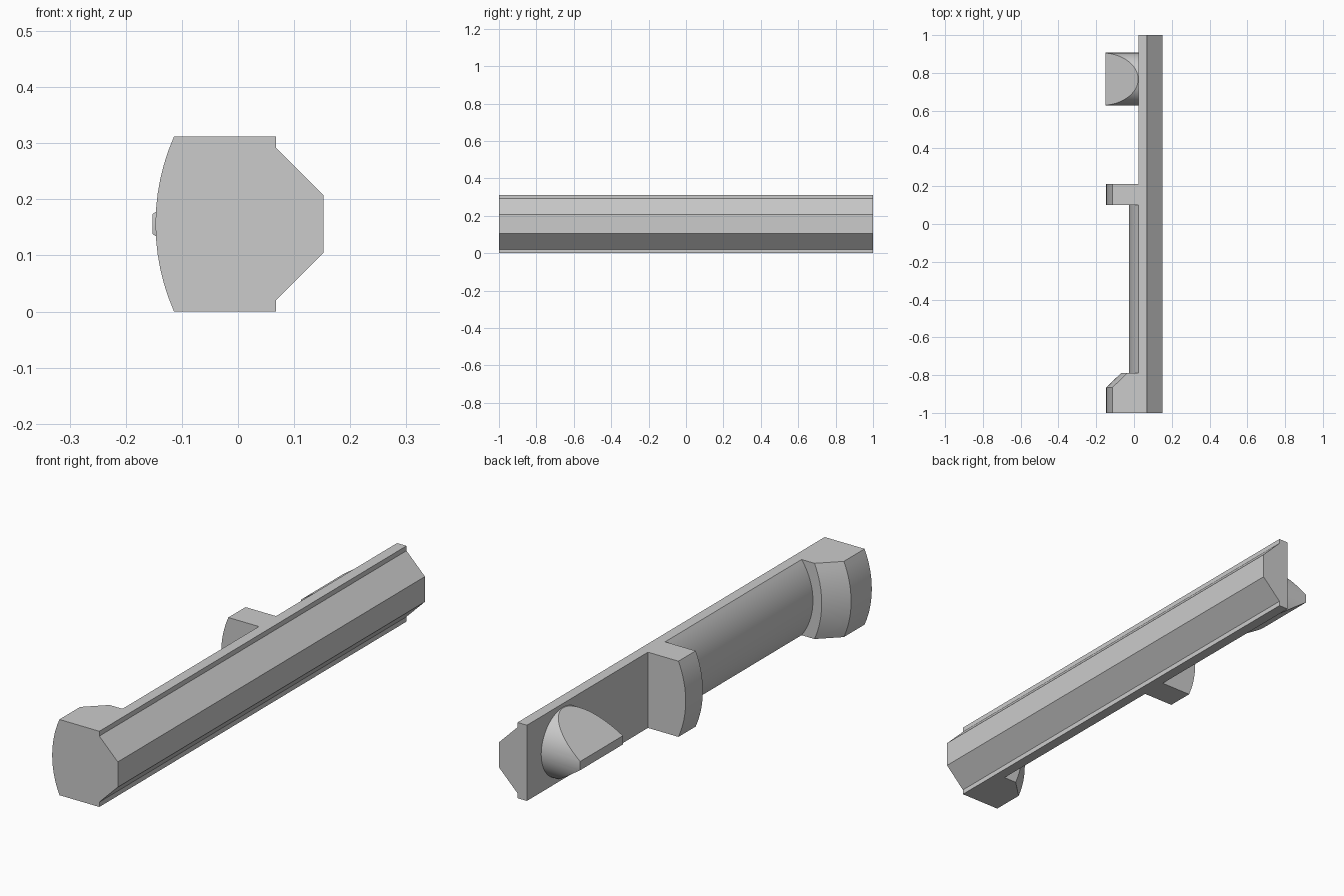
import bpy, bmesh, math
from mathutils import Vector, Matrix

if "Cube" in bpy.data.objects:
    bpy.data.objects.remove(bpy.data.objects["Cube"])

HEIGHT, MID = 0.312, 0.156
SEAT = 0.025      # plane where the parts meet the rail

grey = bpy.data.materials.new("plain_grey")
grey.diffuse_color = (0.6, 0.6, 0.6, 1)
grey.use_nodes = True
grey.node_tree.nodes["Principled BSDF"].inputs["Base Color"].default_value = (0.6, 0.6, 0.6, 1)


def finish(name, bm):
    bmesh.ops.recalc_face_normals(bm, faces=bm.faces)
    mesh = bpy.data.meshes.new(name)
    bm.to_mesh(mesh)
    bm.free()
    mesh.materials.append(grey)
    obj = bpy.data.objects.new(name, mesh)
    bpy.context.collection.objects.link(obj)
    bpy.ops.object.select_all(action='DESELECT')
    obj.select_set(True)
    bpy.context.view_layer.objects.active = obj
    bpy.ops.object.shade_smooth_by_angle(angle=math.radians(25))
    return obj


def loft(name, sections):
    """Join matching xz outlines placed along y, with capped ends."""
    bm = bmesh.new()
    rings = [[bm.verts.new((x, y, z)) for x, z in pts] for y, pts in sections]
    for a, b in zip(rings, rings[1:]):
        for i in range(len(a)):
            j = (i + 1) % len(a)
            bm.faces.new((a[i], a[j], b[j], b[i]))
    bm.faces.new(rings[0])
    bm.faces.new(rings[-1])
    return finish(name, bm)


def arc(edge_x, bulge, steps):
    """Full-height arc bowed towards -x."""
    r = (MID ** 2 + bulge ** 2) / (2 * bulge)
    half = math.asin(MID / r)
    angles = [half * (2 * i / steps - 1) for i in range(steps + 1)]
    return [(edge_x - bulge + r - r * math.cos(a), MID + r * math.sin(a)) for a in angles]


def backed(points):
    return [(SEAT, 0)] + points + [(SEAT, HEIGHT)]


# Rail with bevelled outer side
lower = [(SEAT, 0), (0.068, 0), (0.068, 0.02), (0.152, 0.104)]
rail = lower + [(x, HEIGHT - z) for x, z in reversed(lower)]
loft("rail", [(-1, rail), (1, rail)])

# Front block with a sloping inner end, and the middle block
block = backed(arc(-0.114, 0.033, 12))
slope = backed(arc(-0.034, 0.033, 12))
loft("front_block", [(-1, block), (-0.865, block), (-0.788, slope)])
loft("middle_block", [(0.1, block), (0.212, block)])

# Rounded bar between the blocks
bar = arc(SEAT, 0.052, 24)
loft("rounded_bar", [(-0.788, bar), (0.1, bar)])

# Round peg cut to a chisel tip by two sloping planes
TIP, RADIUS, CENTRE_Y = -0.152, 0.14, 0.767
bm = bmesh.new()
bmesh.ops.create_cone(
    bm, cap_ends=True, segments=64, radius1=RADIUS, radius2=RADIUS, depth=SEAT - TIP,
    matrix=Matrix.Translation(((SEAT + TIP) / 2, CENTRE_Y, MID)) @ Matrix.Rotation(math.pi / 2, 4, 'Y'))
for side in (1, -1):
    tip_edge = Vector((TIP, 0, MID + side * 0.018))
    root_edge = Vector((SEAT, 0, MID + side * 0.142))
    run = root_edge - tip_edge
    cut = bmesh.ops.bisect_plane(
        bm, geom=bm.verts[:] + bm.edges[:] + bm.faces[:], plane_co=tip_edge,
        plane_no=Vector((-abs(run.z), 0, side * run.x)), clear_outer=True)
    edges = [e for e in cut["geom_cut"] if isinstance(e, bmesh.types.BMEdge)]
    bmesh.ops.holes_fill(bm, edges=edges, sides=0)
finish("chisel_peg", bm)
